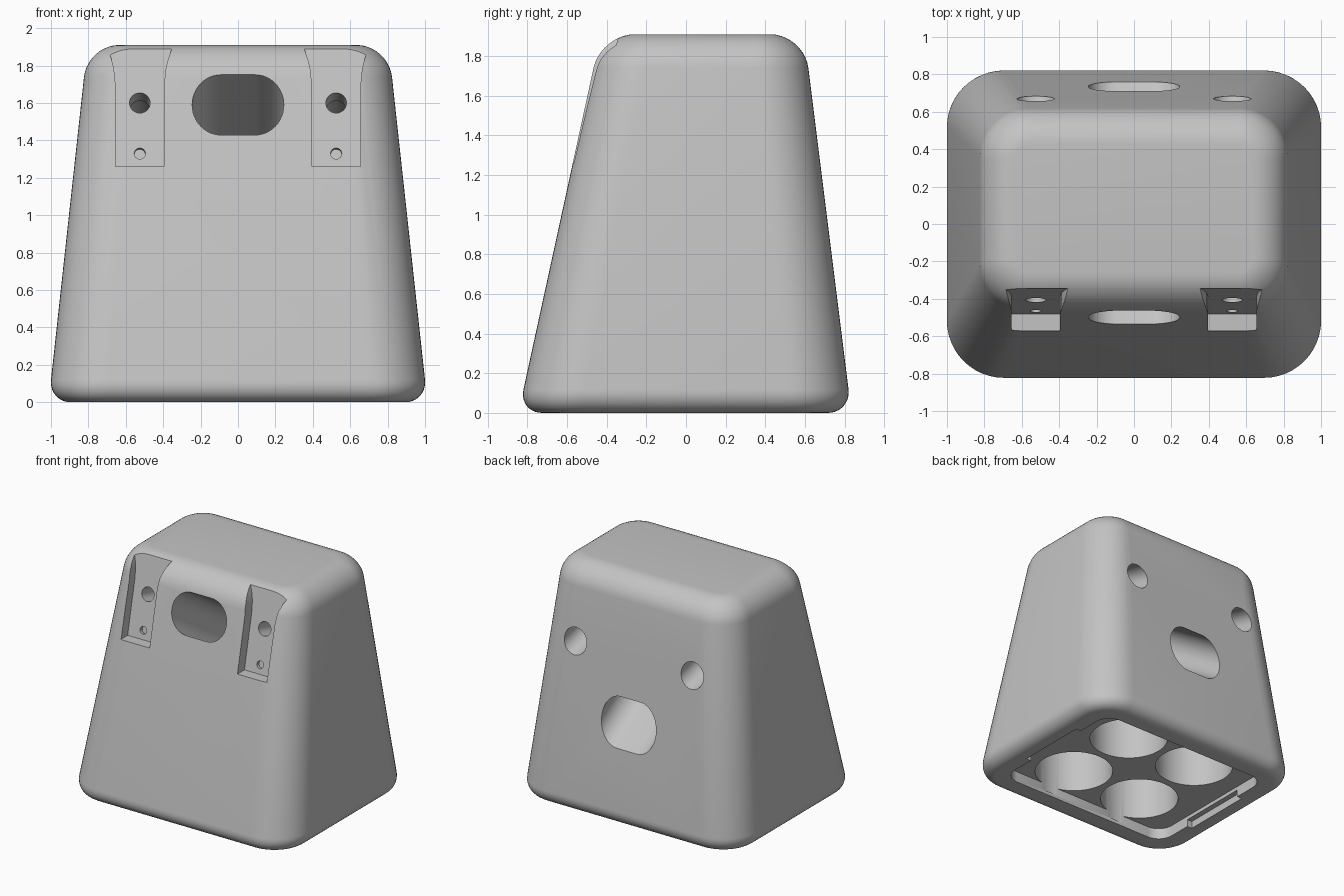
import bpy, bmesh, math
from mathutils import Vector

if "Cube" in bpy.data.objects:
    bpy.data.objects.remove(bpy.data.objects["Cube"])

grey = bpy.data.materials.new("mid_grey")
grey.diffuse_color = (0.55, 0.55, 0.55, 1)
grey.use_nodes = True
grey.node_tree.nodes["Principled BSDF"].inputs["Base Color"].default_value = grey.diffuse_color


def loft(name, rings):
    """Skin a stack of equal-length loops and cap both ends."""
    bm = bmesh.new()
    loops = [[bm.verts.new(p) for p in ring] for ring in rings]
    n = len(loops[0])
    for a, b in zip(loops, loops[1:]):
        for i in range(n):
            j = (i + 1) % n
            bm.faces.new((a[i], a[j], b[j], b[i]))
    bm.faces.new(loops[0][::-1])
    bm.faces.new(loops[-1])
    bmesh.ops.recalc_face_normals(bm, faces=bm.faces)
    mesh = bpy.data.meshes.new(name)
    bm.to_mesh(mesh)
    bm.free()
    mesh.materials.append(grey)
    obj = bpy.data.objects.new(name, mesh)
    bpy.context.collection.objects.link(obj)
    return obj


def rounded_rect(x0, x1, y0, y1, r, steps=12):
    pts = []
    corners = ((x1 - r, y1 - r), (x0 + r, y1 - r), (x0 + r, y0 + r), (x1 - r, y0 + r))
    for k, (cx, cy) in enumerate(corners):
        for i in range(steps + 1):
            a = math.pi / 2 * (k + i / steps)
            pts.append((cx + r * math.cos(a), cy + r * math.sin(a)))
    return pts


def circle(r, n=40):
    return [(r * math.cos(2 * math.pi * i / n), r * math.sin(2 * math.pi * i / n)) for i in range(n)]


def prism(name, outline, start, end):
    """Extrude an outline from start to end, its first axis along x."""
    start, end = Vector(start), Vector(end)
    u = Vector((1, 0, 0))
    v = (end - start).normalized().cross(u)
    return loft(name, [[o + u * p + v * q for p, q in outline] for o in (start, end)])


def cut(target, cutter):
    mod = target.modifiers.new("cut", "BOOLEAN")
    mod.operation = "DIFFERENCE"
    mod.solver = "EXACT"
    mod.object = cutter
    bpy.context.view_layer.objects.active = target
    bpy.ops.object.modifier_apply(modifier=mod.name)
    bpy.data.objects.remove(cutter, do_unlink=True)


def front_y(z):
    return -0.846 + 0.218 * z


# Tapered housing with rounded corners and rounded top and bottom edges
TOP, RB, RT, STEPS = 1.91, 0.12, 0.17, 10
levels = []
for i in range(STEPS + 1):
    a = math.pi / 2 * (1 - i / STEPS)
    levels.append((RB * (1 - math.sin(a)), RB * (1 - math.cos(a))))
for i in range(STEPS + 1):
    a = math.pi / 2 * i / STEPS
    levels.append((TOP - RT * (1 - math.sin(a)), RT * (1 - math.cos(a))))
rings = []
for z, inset in levels:
    hx = 1.013 - 0.109 * z - inset
    radius = 0.31 - 0.03 * z - inset
    outline = rounded_rect(-hx, hx, front_y(z) + inset, 0.835 - 0.125 * z - inset, radius)
    rings.append([(x, y, z) for x, y in outline])
housing = loft("housing", rings)

# Sloping oval passage from front to back
def along(a, b, t):
    return Vector(a).lerp(Vector(b), t)

f, b = (0, -0.499, 1.59), (0, 0.735, 0.80)
cut(housing, prism("passage", rounded_rect(-0.245, 0.245, -0.155, 0.155, 0.1549),
                   along(f, b, -0.3), along(f, b, 1.3)))

for s in (-1, 1):
    # Front mounting notch, flared at the top
    half = [(0.13, 1.26), (0.13, 1.70), (0.138, 1.78), (0.15, 1.83), (0.165, 1.875), (0.18, 1.91), (0.19, 1.95)]
    outline = half + [(-x, z) for x, z in reversed(half)]
    cx = 0.525 * s
    cut(housing, loft("notch", [[(cx + x, -1, z) for x, z in outline],
                                [(cx + x, front_y(z) + 0.09, z) for x, z in outline]]))
    # Screw hole with a wide bore from the back
    f, b = (cx, -0.407, 1.60), (cx, 0.67, 1.32)
    cut(housing, prism("screw_hole", circle(0.055), along(f, b, -0.1), along(f, b, 0.3)))
    cut(housing, prism("screw_bore", circle(0.10), along(f, b, 0.15), along(f, b, 1.2)))
    # Shallow locating dimple
    y = front_y(1.33) + 0.09
    cut(housing, prism("dimple", circle(0.03, 24), (cx, y - 0.05, 1.341), (cx, y + 0.03, 1.323)))

# Cover recess underneath with clip slots on both ends
cut(housing, prism("recess", rounded_rect(-0.79, 0.79, -0.62, 0.62, 0.13), (0, 0, -0.1), (0, 0, 0.09)))
for s in (-1, 1):
    cut(housing, prism("clip_slot", [(-0.05, -0.3), (0.05, -0.3), (0.05, 0.3), (-0.05, 0.3)],
                       (0.785 * s, 0, -0.1), (0.785 * s, 0, 0.06)))

# Four round wells
for x in (-0.33, 0.33):
    for y in (-0.33, 0.33):
        cut(housing, prism("well", circle(0.30, 64), (x, y, 0.03), (x, y, 0.62)))

bpy.ops.object.select_all(action="DESELECT")
housing.select_set(True)
bpy.context.view_layer.objects.active = housing
bpy.ops.object.shade_smooth_by_angle(angle=math.radians(30))
